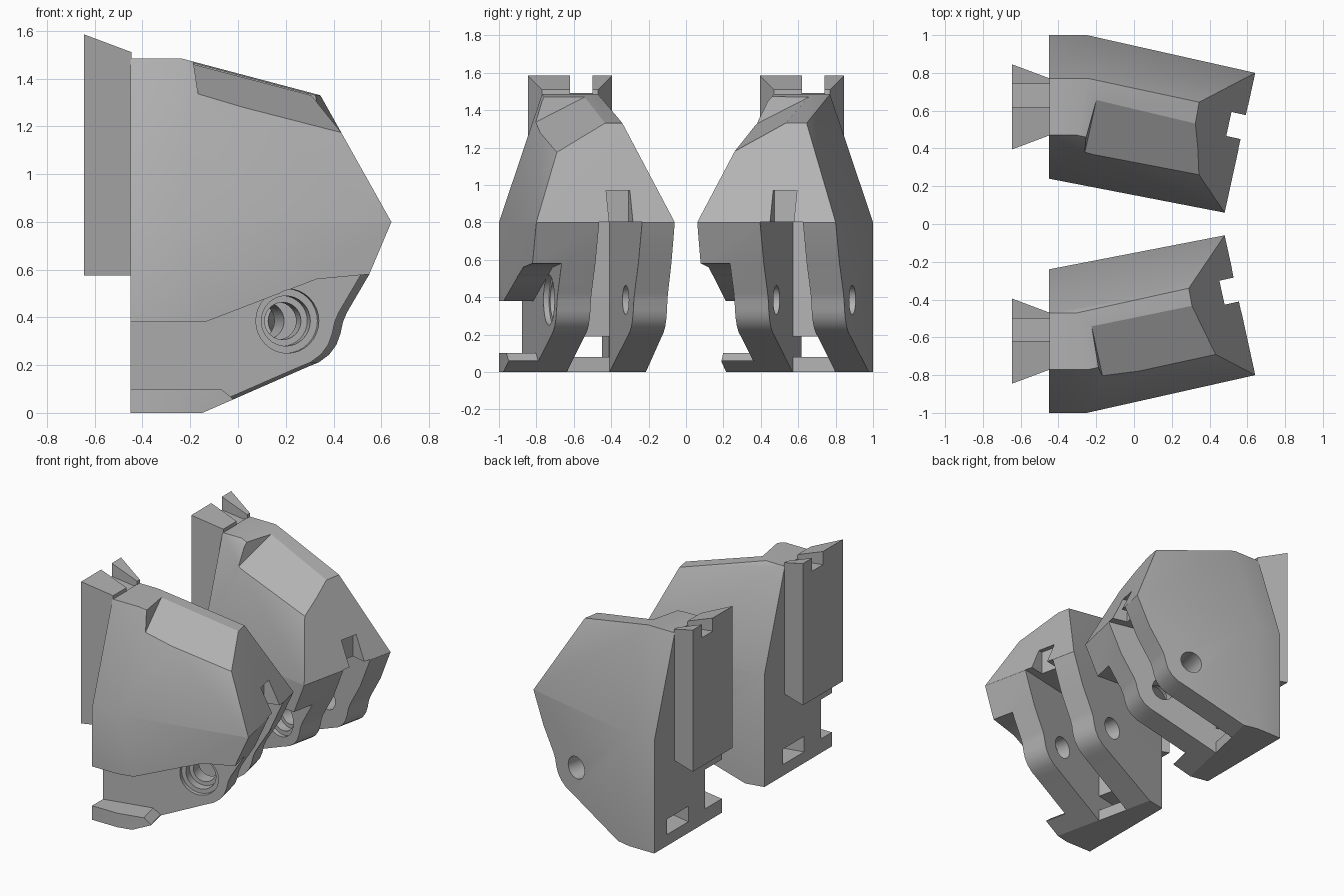
import bpy, bmesh, math
from mathutils import Vector

if "Cube" in bpy.data.objects:
    bpy.data.objects.remove(bpy.data.objects["Cube"], do_unlink=True)

grey = bpy.data.materials.new("plain grey")
grey.use_nodes = True
COLOUR = (0.45, 0.45, 0.45, 1)
grey.diffuse_color = COLOUR
grey.node_tree.nodes["Principled BSDF"].inputs["Base Color"].default_value = COLOUR

ANGLE = math.radians(12.4)


def hull(name, points):
    """Convex solid around a few corner points."""
    bm = bmesh.new()
    for p in points:
        bm.verts.new(p)
    bmesh.ops.convex_hull(bm, input=bm.verts)
    bmesh.ops.dissolve_limit(bm, angle_limit=0.01, verts=bm.verts, edges=bm.edges)
    bmesh.ops.recalc_face_normals(bm, faces=bm.faces)
    return finish(name, bm)


def finish(name, bm):
    mesh = bpy.data.meshes.new(name)
    bm.to_mesh(mesh)
    bm.free()
    obj = bpy.data.objects.new(name, mesh)
    bpy.context.collection.objects.link(obj)
    mesh.materials.append(grey)
    return obj


def frame(m):
    """Maps along-axis, across and height to the splayed body's position."""
    c, s = math.cos(ANGLE), math.sin(ANGLE) * m
    return lambda a, t, z: Vector((0.56 + a * c - t * s, -0.43 * m + a * s + t * c, z))


def prism(place, profile, t0, t1):
    """Side profile pushed across the body, used as a cutter."""
    bm = bmesh.new()
    near = [bm.verts.new(place(a, t0, z)) for a, z in profile]
    far = [bm.verts.new(place(a, t1, z)) for a, z in profile]
    bm.faces.new(near)
    bm.faces.new(far[::-1])
    n = len(profile)
    for i in range(n):
        j = (i + 1) % n
        bm.faces.new((near[j], near[i], far[i], far[j]))
    bmesh.ops.recalc_face_normals(bm, faces=bm.faces)
    return finish("cutter", bm)


def rect(a0, a1, z0, z1):
    return [(a0, z0), (a1, z0), (a1, z1), (a0, z1)]


def circle(a, z, r, n=32):
    return [(a + r * math.cos(2 * math.pi * i / n), z + r * math.sin(2 * math.pi * i / n))
            for i in range(n)]


def cut(obj, cutter):
    cutter.hide_render = True
    mod = obj.modifiers.new("cut", "BOOLEAN")
    mod.operation = "DIFFERENCE"
    mod.solver = "EXACT"
    mod.object = cutter
    bpy.context.view_layer.objects.active = obj
    bpy.ops.object.modifier_apply(modifier=mod.name)
    bpy.data.objects.remove(cutter, do_unlink=True)


def shade(obj):
    bpy.ops.object.select_all(action="DESELECT")
    obj.select_set(True)
    bpy.context.view_layer.objects.active = obj
    bpy.ops.object.shade_smooth_by_angle(angle=math.radians(22))


# Body outline at the belt, and the smaller crown above it
BELT = [(-0.45, -1), (-0.25, -1), (0.642, -0.8), (0.48, -0.06), (-0.36, -0.24), (-0.45, -0.24)]
CROWN = [(-0.45, -0.77, 1.485), (-0.24, -0.77, 1.485), (0.345, -0.645, 1.33),
         (0.29, -0.34, 1.33), (-0.3, -0.47, 1.485), (-0.45, -0.47, 1.485)]

# Underside: ramp, rounded knuckle, then up to the nose
UNDERSIDE = [(-0.81, 0), (-0.36, 0.192), (-0.31, 0.212), (-0.265, 0.245), (-0.235, 0.285),
             (-0.218, 0.33), (-0.207, 0.38), (-0.19, 0.42), (-0.094, 0.58), (0.01, 0.82),
             (0.5, 0.82), (0.5, -0.2), (-1.278, -0.2)]

# Side recess above the foot lip
RECESS = [(-1.4, 0.38), (-0.8, 0.38), (-0.4, 0.53), (-0.32, 0.56), (-0.1, 0.58), (0.3, 0.58),
          (0.3, -0.2), (-0.68, -0.2), (-0.68, 0.06), (-0.73, 0.1), (-1.4, 0.1)]


def build(side, m):
    place = frame(m)
    points = [(x, y * m, z) for x, y in BELT for z in (0, 0.8)]
    points += [(x, y * m, z) for x, y, z in CROWN]
    body = hull(side + "_body", points)

    cut(body, prism(place, UNDERSIDE, -0.8, 0.8))
    cut(body, prism(place, RECESS, -0.8, -0.22))

    # Fork slot, the notch above it and the window through the back
    cut(body, prism(place, rect(-0.815, 0.4, -0.3, 0.803), -0.035, 0.2))
    cut(body, prism(place, rect(-0.11, 0.4, 0.75, 0.97), 0.02, 0.15))
    cut(body, prism(place, rect(-1.5, -0.78, 0.08, 0.19), -0.034, 0.199))

    # Pivot hole with stepped counterbore
    cut(body, prism(place, circle(-0.41, 0.385, 0.078), -0.7, 0.7))
    cut(body, prism(place, circle(-0.41, 0.385, 0.135), -0.7, -0.19))
    cut(body, prism(place, circle(-0.41, 0.385, 0.105), -0.7, -0.13))

    # Sloped flat on the crown
    corners = []
    for a in (-0.79, 0.3):
        for t in (-0.6, 0.4):
            z = 1.44 - 0.25 * (a + 0.79) + 0.5 * t
            corners += [place(a, t, z), place(a - 0.1, t, z + 1) if a < 0 else place(a, t, z + 1)]
    cut(body, hull("cutter", corners))
    shade(body)

    # Dovetail rail on the back
    mid = -0.62 * m
    rail = hull(side + "_rail", [
        (x, mid + k * w, z)
        for x, w, top in ((-0.645, 0.225, 1.585), (-0.445, 0.15, 1.51))
        for k in (-1, 1) for z in (0.575, top)])
    cut(rail, hull("cutter", [(x, mid + y, z + (0 if x < -0.5 else drop))
                              for x, drop in ((-0.8, 0), (-0.3, -0.06))
                              for y in (0.0, 0.12) for z in (1.51, 1.8)]))
    shade(rail)


build("right", 1)
build("left", -1)
